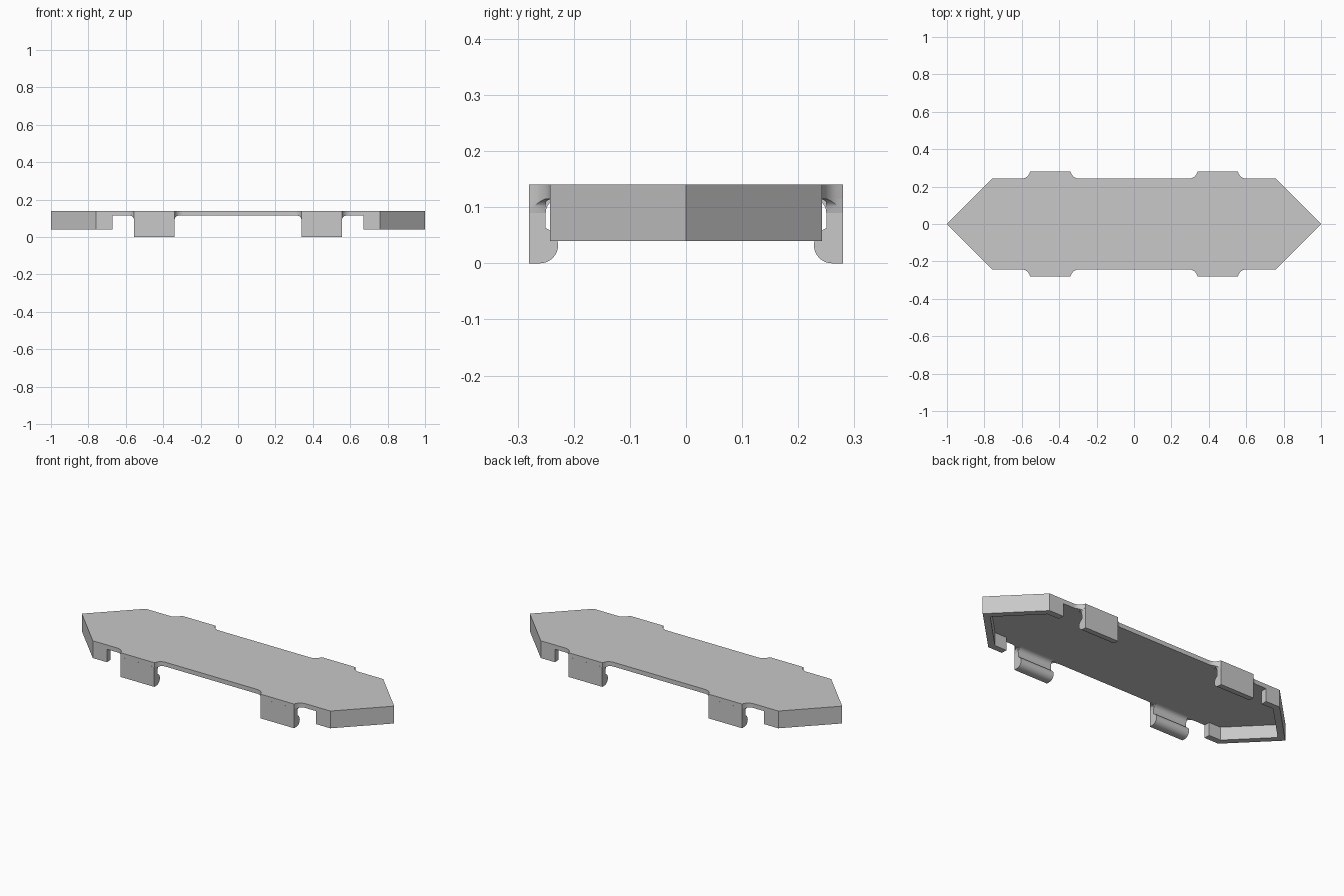
import bpy, bmesh, math

if "Cube" in bpy.data.objects:
    bpy.data.objects.remove(bpy.data.objects["Cube"], do_unlink=True)

grey = bpy.data.materials.new("plain grey")
grey.use_nodes = True
colour = (0.58, 0.58, 0.58, 1)
grey.diffuse_color = colour
grey.node_tree.nodes["Principled BSDF"].inputs["Base Color"].default_value = colour

TOP, UNDER, RIM_LOW = 0.14, 0.115, 0.04     # heights
SIDE, TAB = 0.242, 0.28                     # half widths
TAB_IN, TAB_OUT = 0.34, 0.555               # clip extent along x
R = 0.05                                    # corner blend in plan
BLEND = 0.025                               # corner blend under the plate


def loft(name, sections, mirror=(False, False)):
    """Skin closed cross-sections, cap both ends, mirror across x / y."""
    bm = bmesh.new()
    rings = [[bm.verts.new(p) for p in s] for s in sections]
    n = len(rings[0])
    for a, b in zip(rings, rings[1:]):
        for i in range(n):
            j = (i + 1) % n
            bm.faces.new((a[i], a[j], b[j], b[i]))
    bm.faces.new(rings[0][::-1])
    bm.faces.new(rings[-1])
    bmesh.ops.recalc_face_normals(bm, faces=bm.faces)
    mesh = bpy.data.meshes.new(name)
    bm.to_mesh(mesh)
    bm.free()
    mesh.materials.append(grey)
    ob = bpy.data.objects.new(name, mesh)
    bpy.context.collection.objects.link(ob)
    bpy.ops.object.select_all(action='DESELECT')
    ob.select_set(True)
    bpy.context.view_layer.objects.active = ob
    bpy.ops.object.shade_smooth_by_angle(angle=math.radians(30))
    if any(mirror):
        mod = ob.modifiers.new("mirror", 'MIRROR')
        mod.use_axis = (mirror[0], mirror[1], False)
        mod.use_mirror_merge = False
    return ob


def arc(cx, cy, r, start, end, steps=8):
    angles = [math.radians(start + (end - start) * i / steps) for i in range(steps + 1)]
    return [(cx + r * math.cos(a), cy + r * math.sin(a)) for a in angles]


def blend_y(d):
    """Plate edge at distance d outside a tab."""
    u = R - 0.0015 - d
    return SIDE + R - math.sqrt(R * R - u * u)


# Top plate: one quarter of the outline, repeated by symmetry
steps = [(R - 0.0015) * i / 8 for i in range(9)]
quarter = [(TAB_IN - d, blend_y(d)) for d in reversed(steps)]
quarter += [(TAB_OUT + d, blend_y(d)) for d in steps]
quarter += [(0.76, SIDE)]
half = [(-x, y) for x, y in reversed(quarter)] + quarter
outline = half + [(1, 0)] + [(x, -y) for x, y in reversed(half)] + [(-1, 0)]
loft("top_plate", [[(x, y, z) for x, y in outline] for z in (UNDER, TOP)])

# Pointed rim wall under each end
wall = [(0.67, SIDE), (0.76, SIDE), (1, 0), (0.76, -SIDE), (0.67, -SIDE),
        (0.67, -0.207), (0.745, -0.207), (0.95, 0), (0.745, 0.207), (0.67, 0.207)]
loft("end_rim", [[(x, y, z) for x, y in wall] for z in (RIM_LOW, UNDER)], (True, False))

# Snap clips: straight outer face, rounded bead on the inner side, slim neck
profile = [(TAB, UNDER), (TAB, 0)]
profile += arc(0.26, 0.032, 0.032, 270, 108, 14)
profile += arc(0.225, UNDER - BLEND, BLEND, 0, 90)
loft("snap_clip", [[(x, y, z) for y, z in profile] for x in (TAB_IN, TAB_OUT)], (True, True))

# Rounded blends between the clip sides and the plate
for name, edge, way in (("inner_blend", TAB_IN, -1), ("outer_blend", TAB_OUT, 1)):
    sections = []
    for i in range(9):
        d = BLEND * i / 8
        low = UNDER - BLEND + math.sqrt(max(0, BLEND ** 2 - (BLEND - d) ** 2))
        x, y = edge + way * d, blend_y(d)
        inner = min(0.25, y - 0.01)
        sections.append([(x, inner, low), (x, y, low), (x, y, UNDER + 0.001), (x, inner, UNDER + 0.001)])
    loft(name, sections, (True, True))
